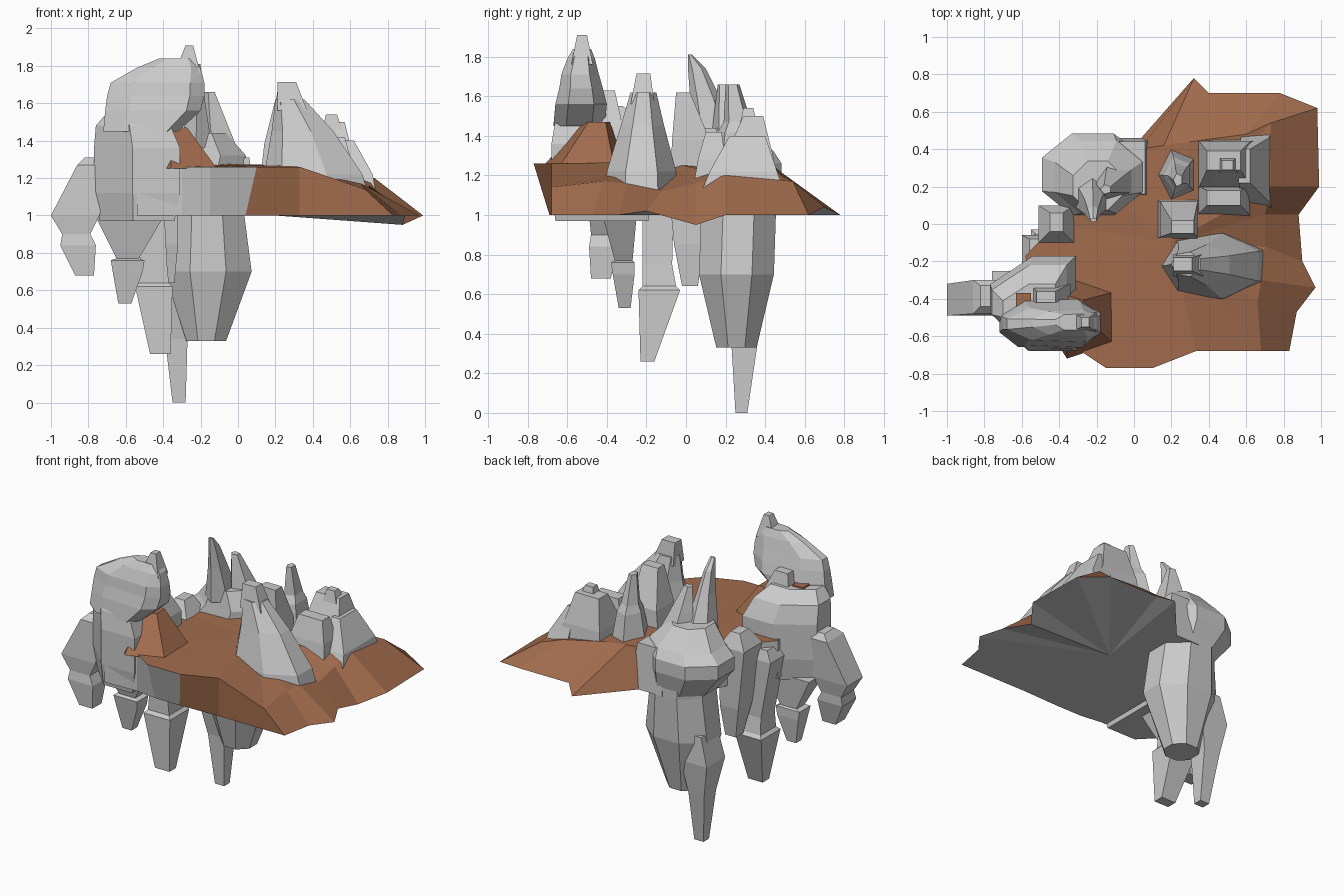
import bpy, math

brown = bpy.data.materials.new("earth")
brown.diffuse_color = (0.36, 0.15, 0.075, 1)
grey = bpy.data.materials.new("stone")
grey.diffuse_color = (0.55, 0.55, 0.55, 1)


def make(name, verts, faces, mats=(), slots=None):
    me = bpy.data.meshes.new(name)
    me.from_pydata(verts, [], faces)
    for m in mats:
        me.materials.append(m)
    if slots:
        me.polygons.foreach_set("material_index", slots)
    ob = bpy.data.objects.new(name, me)
    bpy.context.collection.objects.link(ob)
    return ob


def ngon(n):
    # regular outline stretched to fill the [-1, 1] square
    k = 1 / math.cos(math.pi / n) if n == 4 else 1.05
    a = [math.tau * (i + 0.5) / n for i in range(n)]
    if n == 4:
        return [(math.copysign(1, math.cos(t)), math.copysign(1, math.sin(t))) for t in a]
    return [(max(-1, min(1, k * math.cos(t))), max(-1, min(1, k * math.sin(t)))) for t in a]


def rock(name, rings, shape=4, mats=()):
    """Loft an outline through rings given as (z, x0, x1, y0, y1), bottom to top."""
    shape = ngon(shape) if isinstance(shape, int) else shape
    n = len(shape)
    verts = [((x0 + x1) / 2 + u * (x1 - x0) / 2, (y0 + y1) / 2 + v * (y1 - y0) / 2, z)
             for z, x0, x1, y0, y1 in rings for u, v in shape]
    faces = [tuple(reversed(range(n))), tuple(range(len(verts) - n, len(verts)))]
    for r in range(len(rings) - 1):
        for i in range(n):
            j = (i + 1) % n
            faces.append((r * n + i, r * n + j, r * n + n + j, r * n + n + i))
    return make(name, verts, faces, mats)


# Ground slab: rim points as (base x, y, z, top x, y, z), counter-clockwise from front left
rim = [
    (-.54, -.68, 1, -.54, -.68, 1.26), (-.30, -.67, 1, -.30, -.67, 1.26),
    (-.15, -.69, 1, -.15, -.77, 1.26), (.04, -.69, 1, .10, -.77, 1.26),
    (.33, -.68, 1, .33, -.68, 1.26), (.83, -.68, 1, .68, -.68, 1.14),
    (.87, -.47, 1, .66, -.42, 1.17), (.97, -.34, 1, .68, -.30, 1.16),
    (.90, -.20, 1.02, .70, -.12, 1.12), (.88, .05, .95, .70, .05, 1.16),
    (.99, .20, 1, .73, .20, 1.20), (.98, .62, 1, .73, .54, 1.17),
    (.78, .70, 1.04, .60, .48, 1.20), (.40, .70, 1.04, .30, .44, 1.25),
    (.32, .78, 1, .16, .42, 1.26), (.03, .45, 1, .03, .40, 1.26),
    (-.30, .30, 1, -.30, .30, 1.28), (-.42, .00, 1, -.42, .00, 1.26),
    (-.58, -.17, 1, -.58, -.17, 1.26),
]
n = len(rim)
verts = [p[:3] for p in rim] + [p[3:] for p in rim] + [(.2, 0, 1), (.2, -.1, 1.27)]
faces, slots = [], []
for i in range(n):
    j = (i + 1) % n
    faces += [(i, j, n + j, n + i), (j, i, 2 * n), (n + i, n + j, 2 * n + 1)]
    slots += [0 if 3 <= i <= 14 else 1, 1, 0]
make("ground_slab", verts, faces, (brown, grey), slots)

# Earth banked against the left cliff
rock("earth_bank", [(1.25, -.5, -.08, -.72, -.28), (1.47, -.42, -.26, -.52, -.38)], 5, (brown,))

# Left cliff: wedge-shaped body, tall crest and hanging side boulder
wedge = [(-1, -.2), (-.1, -1), (1, -1), (1, 1), (0, 1), (-1, .4)]
rock("cliff_body", [(.97, -.74, -.34, -.66, -.19), (1.12, -.77, -.31, -.68, -.17),
                    (1.36, -.77, -.31, -.68, -.17), (1.48, -.76, -.36, -.66, -.22),
                    (1.55, -.70, -.42, -.62, -.32)], wedge)
crest = [(-1, -.3), (-.5, -.9), (.7, -1), (1, -.5), (1, .5), (.6, 1), (-.5, .9), (-1, .3)]
rock("cliff_crest", [(1.45, -.72, -.32, -.67, -.41), (1.56, -.71, -.20, -.66, -.40),
                     (1.64, -.70, -.18, -.64, -.42), (1.71, -.68, -.18, -.63, -.44),
                     (1.79, -.54, -.20, -.60, -.46), (1.84, -.42, -.24, -.57, -.48)], crest)
rock("crest_tip", [(1.76, -.34, -.20, -.58, -.47), (1.91, -.28, -.24, -.55, -.50)])
rock("cliff_ledge", [(1.45, -.56, -.34, -.42, -.32), (1.63, -.52, -.42, -.42, -.36)])
rock("cliff_earth_patch", [(1.50, -.64, -.55, -.45, -.36), (1.56, -.63, -.55, -.44, -.37)], 4, (brown,))
rock("side_boulder", [(.68, -.87, -.77, -.48, -.38), (.84, -.95, -.76, -.49, -.34),
                      (.90, -.94, -.79, -.48, -.34), (1.0, -1.0, -.74, -.49, -.32),
                      (1.27, -.86, -.70, -.48, -.30), (1.31, -.82, -.72, -.44, -.33)])

# Back-left pillar: hanging column, flared head and spires
rock("pillar_column", [(.33, -.28, -.06, .15, .36), (.70, -.40, .08, .06, .45),
                       (1.0, -.37, .04, .07, .46), (1.08, -.38, .05, .06, .46)], 8)
rock("pillar_head", [(1.02, -.38, .03, .07, .45), (1.17, -.50, .06, .04, .49),
                     (1.26, -.50, .06, .04, .49), (1.32, -.43, .05, .05, .45),
                     (1.44, -.33, -.06, .07, .34)], 8)
rock("pillar_shoulder", [(1.0, -.14, .11, .14, .46), (1.31, -.14, .06, .16, .44)])
rock("tall_spire", [(1.36, -.32, -.13, .03, .28), (1.60, -.27, -.17, .02, .17),
                    (1.74, -.25, -.19, .01, .10), (1.81, -.235, -.20, .01, .03)], 6)
rock("short_spire", [(1.30, -.22, .04, .12, .36), (1.50, -.20, -.05, .14, .28),
                     (1.66, -.18, -.12, .16, .21)], 5)
rock("pillar_spike", [(0, -.35, -.28, .25, .31), (.34, -.39, -.27, .23, .36),
                      (.56, -.43, -.23, .19, .39), (.75, -.38, -.2, .2, .38)])

# Other hanging stones under the left edge
rock("hanging_stone_front", [(.53, -.64, -.57, -.34, -.28), (.70, -.67, -.51, -.37, -.26),
                             (.76, -.68, -.50, -.38, -.26), (.77, -.65, -.53, -.36, -.27),
                             (.99, -.76, -.40, -.42, -.25)])
rock("hanging_stone_middle", [(.26, -.47, -.36, -.23, -.16), (.62, -.55, -.35, -.24, -.03),
                              (.64, -.53, -.37, -.22, -.05), (.75, -.52, -.38, -.22, -.07),
                              (1.15, -.60, -.40, -.22, -.06), (1.22, -.56, -.44, -.19, -.08)])
rock("hanging_stone_back", [(.64, -.42, -.34, -.02, .06), (.85, -.46, -.32, -.06, .09),
                            (1.26, -.51, -.32, -.10, .10), (1.36, -.45, -.38, -.04, .06)])

# Right-hand outcrops standing on the ground
rock("leaning_outcrop", [(1.08, .12, .72, -.41, -.04), (1.22, .14, .68, -.40, -.05),
                         (1.45, .18, .52, -.33, -.11), (1.62, .20, .36, -.28, -.15)], 7)
rock("leaning_outcrop_tip", [(1.56, .21, .37, -.28, -.16), (1.715, .21, .31, -.25, -.18)])
rock("square_pillar", [(1.2, .12, .34, -.08, .13), (1.38, .14, .34, -.07, .12),
                       (1.62, .20, .32, -.05, .02)])
rock("back_peak", [(1.2, .12, .34, .12, .41), (1.42, .16, .31, .16, .36),
                   (1.47, .18, .29, .19, .33), (1.66, .21, .26, .20, .27)], 5)
rock("stepped_block_low", [(1.1, .33, .63, .03, .22), (1.28, .35, .61, .06, .20),
                           (1.42, .39, .57, .10, .18)])
rock("stepped_block_high", [(1.12, .33, .72, .17, .46), (1.30, .35, .62, .20, .44),
                            (1.50, .39, .57, .29, .39)])
rock("small_block", [(1.45, .45, .56, .27, .36), (1.54, .47, .53, .29, .34)])
rock("right_buttress", [(1.05, .55, .75, .05, .52), (1.22, .57, .72, .12, .46),
                        (1.40, .56, .62, .22, .40)])
